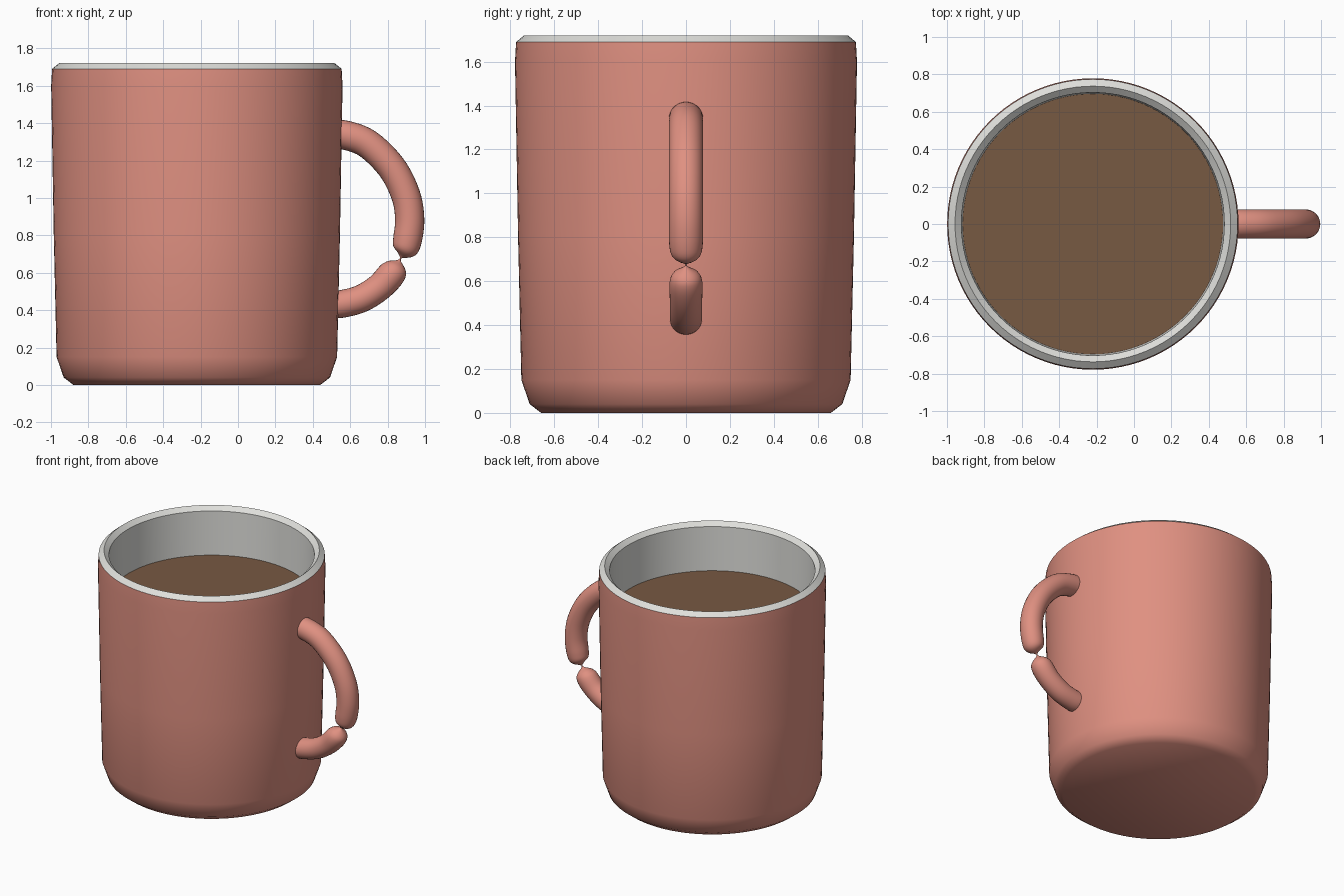
import bpy, bmesh, math
from mathutils import Vector

if "Cube" in bpy.data.objects:
    bpy.data.objects.remove(bpy.data.objects["Cube"])

CX = -0.22   # mug axis


def material(name, rgb):
    m = bpy.data.materials.new(name)
    m.diffuse_color = (*rgb, 1)
    m.use_nodes = True
    m.node_tree.nodes["Principled BSDF"].inputs["Base Color"].default_value = m.diffuse_color
    return m


salmon = material("salmon_glaze", (0.74, 0.28, 0.22))
white = material("off_white_glaze", (0.74, 0.74, 0.71))
brown = material("coffee_brown", (0.185, 0.10, 0.055))


def finish(bm, name, mat, angle):
    bmesh.ops.recalc_face_normals(bm, faces=bm.faces)
    me = bpy.data.meshes.new(name)
    bm.to_mesh(me)
    bm.free()
    me.materials.append(mat)
    ob = bpy.data.objects.new(name, me)
    bpy.context.collection.objects.link(ob)
    bpy.ops.object.select_all(action='DESELECT')
    ob.select_set(True)
    bpy.context.view_layer.objects.active = ob
    bpy.ops.object.shade_smooth_by_angle(angle=math.radians(angle))
    return ob


def bridge(bm, rings):
    for a, b in zip(rings, rings[1:]):
        n = len(a)
        for i in range(n):
            j = (i + 1) % n
            bm.faces.new((a[i], a[j], b[j], b[i]))


def lathe(name, profile, mat, cap=False, flip=False, angle=42, n=96):
    bm = bmesh.new()
    rings = []
    for r, z in profile:
        rings.append([bm.verts.new((CX + r * math.cos(2 * math.pi * i / n),
                                    r * math.sin(2 * math.pi * i / n), z)) for i in range(n)])
    bridge(bm, rings)
    if cap:
        bm.faces.new(rings[0])
    ob = finish(bm, name, mat, angle)
    if flip:
        ob.data.flip_normals()
    return ob


# Outer shell with chamfered foot
lathe("mug_body", [(0.66, 0), (0.712, 0.04), (0.75, 0.15), (0.765, 0.8),
                   (0.779, 1.6), (0.774, 1.69)], salmon, cap=True)

# Rim and inside lining
lathe("rim_and_lining", [(0.774, 1.69), (0.737, 1.72), (0.703, 1.69),
                         (0.695, 1.3), (0.67, 0.1), (0.0005, 0.08)], white, angle=30)

# Coffee surface
bm = bmesh.new()
bmesh.ops.create_circle(bm, cap_ends=True, segments=96, radius=0.696)
bmesh.ops.translate(bm, verts=bm.verts, vec=(CX, 0, 1.36))
coffee = finish(bm, "coffee", brown, 30)
if coffee.data.polygons[0].normal.z < 0:
    coffee.data.flip_normals()

# Handle: round tube along (x, z, radius) points, pinched near the bottom
path = [(0.50, 1.34, .078), (0.58, 1.334, .078), (0.695, 1.288, .078), (0.82, 1.165, .078),
        (0.895, 1.02, .078), (0.918, 0.89, .078), (0.906, 0.775, .077), (0.889, 0.715, .062),
        (0.868, 0.675, .003), (0.848, 0.635, .056), (0.822, 0.594, .075), (0.755, 0.522, .074),
        (0.66, 0.462, .074), (0.56, 0.434, .074), (0.50, 0.43, .074)]
pts = [Vector(p) for p in path]
dense = []
for i in range(len(pts) - 1):
    p0, p1, p2, p3 = pts[max(i - 1, 0)], pts[i], pts[i + 1], pts[min(i + 2, len(pts) - 1)]
    for k in range(5):
        t = k / 5
        dense.append(0.5 * (2 * p1 + (p2 - p0) * t + (2 * p0 - 5 * p1 + 4 * p2 - p3) * t * t
                            + (3 * p1 - p0 - 3 * p2 + p3) * t ** 3))
dense.append(pts[-1])

bm = bmesh.new()
rings = []
for i, p in enumerate(dense):
    d = dense[min(i + 1, len(dense) - 1)] - dense[max(i - 1, 0)]
    tan = Vector((d.x, 0, d.y)).normalized()
    side = Vector((-tan.z, 0, tan.x))
    r = min(max(p.z, 0.003), 0.078)
    rings.append([bm.verts.new(Vector((p.x, 0, p.y)) + side * r * math.cos(a)
                               + Vector((0, r * math.sin(a), 0)))
                  for a in (2 * math.pi * k / 28 for k in range(28))])
bridge(bm, rings)
bm.faces.new(rings[0])
bm.faces.new(rings[-1])
finish(bm, "handle", salmon, 60)
